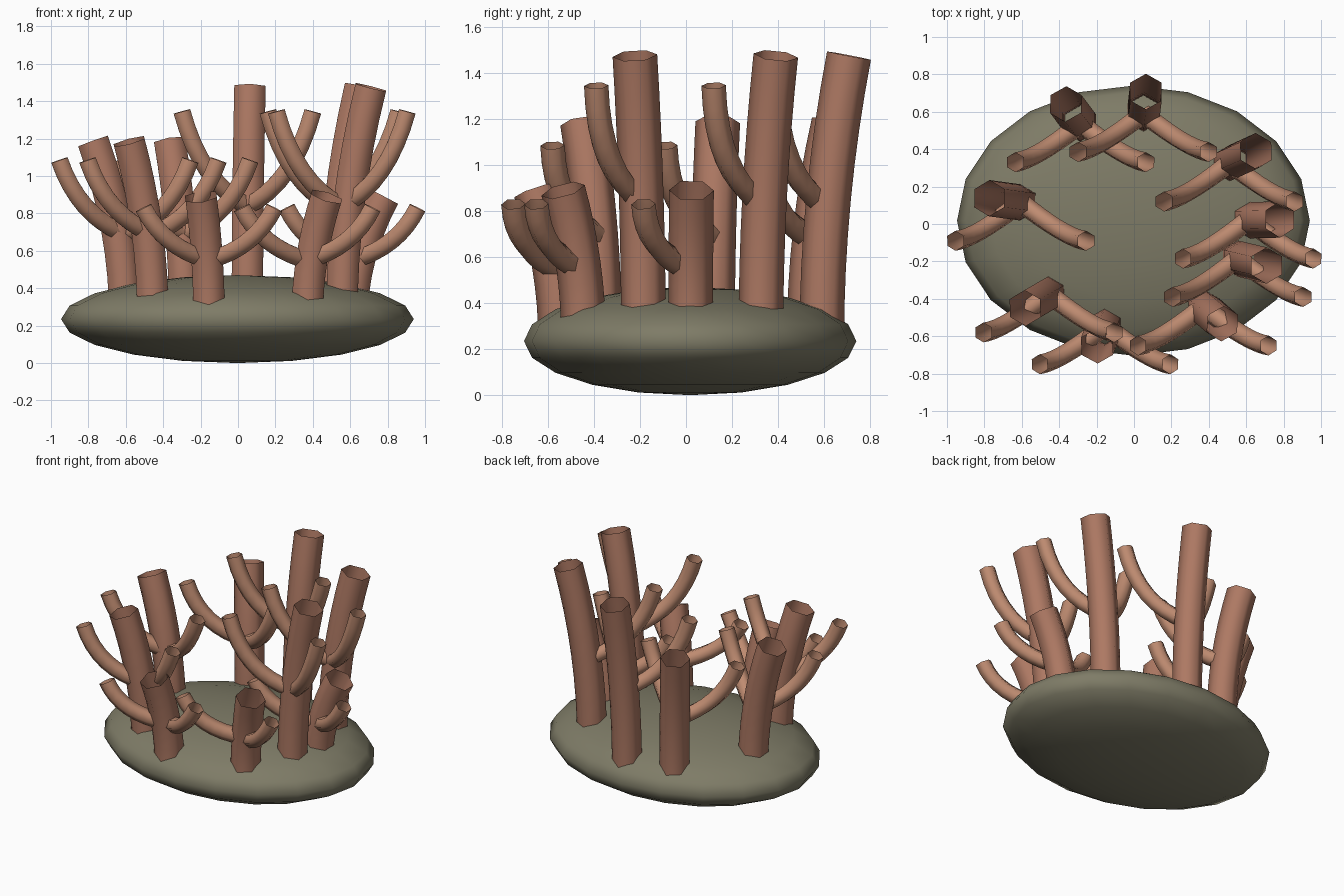
import bpy, bmesh, math
from mathutils import Vector, Matrix

if "Cube" in bpy.data.objects:
    bpy.data.objects.remove(bpy.data.objects["Cube"])


def material(name, rgb):
    m = bpy.data.materials.new(name)
    m.diffuse_color = (*rgb, 1)
    m.use_nodes = True
    m.node_tree.nodes["Principled BSDF"].inputs["Base Color"].default_value = m.diffuse_color
    return m


BARK = material("bark", (0.42, 0.19, 0.125))
TWIG = material("twig", (0.52, 0.26, 0.165))
STONE = material("stone", (0.21, 0.20, 0.135))


def finish(bm, name, mat):
    bmesh.ops.recalc_face_normals(bm, faces=bm.faces)
    me = bpy.data.meshes.new(name)
    bm.to_mesh(me)
    bm.free()
    me.materials.append(mat)
    for p in me.polygons:
        p.use_smooth = True
    ob = bpy.data.objects.new(name, me)
    bpy.context.collection.objects.link(ob)
    return ob


def tube(name, p0, c, p1, radius, mat, steps=8):
    """Open six-sided tube along a quadratic curve."""
    p0, c, p1 = Vector(p0), Vector(c), Vector(p1)
    bm = bmesh.new()
    rings = []
    for i in range(steps + 1):
        t = i / steps
        pos = p0 * (1 - t) ** 2 + c * 2 * t * (1 - t) + p1 * t * t
        tan = ((c - p0) * (1 - t) + (p1 - c) * t).normalized()
        u = Vector((0, 1, 0))
        u = (u - tan * u.dot(tan)).normalized()
        v = tan.cross(u)
        rings.append([bm.verts.new(pos + (u * math.cos(k * math.pi / 3)
                      + v * math.sin(k * math.pi / 3)) * radius) for k in range(6)])
    for a, b in zip(rings, rings[1:]):
        for k in range(6):
            bm.faces.new((a[k], a[(k + 1) % 6], b[(k + 1) % 6], b[k]))
    return finish(bm, name, mat)


# flattened stone base
bm = bmesh.new()
bmesh.ops.create_uvsphere(bm, u_segments=20, v_segments=10, radius=1)
bm.transform(Matrix.Translation((-0.003, 0.018, 0.235)) @ Matrix.Diagonal((0.943, 0.722, 0.235, 1)))
finish(bm, "base", STONE)

# trunk top, branch start and branch end heights for each size
SIZES = {"short": (0.89, 0.55, 0.83), "mid": (1.185, 0.69, 1.085), "tall": (1.475, 0.84, 1.345)}
STEMS = [(0.05, 0.59, "tall"), (-0.285, 0.535, "mid"), (-0.605, 0.115, "mid"),
         (-0.455, -0.375, "mid"), (-0.155, -0.545, "short"), (0.37, -0.445, "short"),
         (0.555, -0.185, "tall"), (0.61, 0.02, "short"), (0.51, 0.325, "tall")]

for n, (x, y, size) in enumerate(STEMS, 1):
    top, z0, z1 = SIZES[size]
    # trunk leaning outward
    tube(f"trunk_{n}", (x, y, 0.24), (x, y, (0.24 + top) / 2),
         (x * 1.28, y * 1.2, top), 0.097, BARK)
    # pair of upturned branches
    for side, s in (("left", -1), ("right", 1)):
        tube(f"branch_{side}_{n}", (x, y, z0),
             (x + s * 0.245, y - 0.193, z0 + 0.24 * (z1 - z0)),
             (x + s * 0.35, y - 0.205, z1), 0.053, TWIG)
